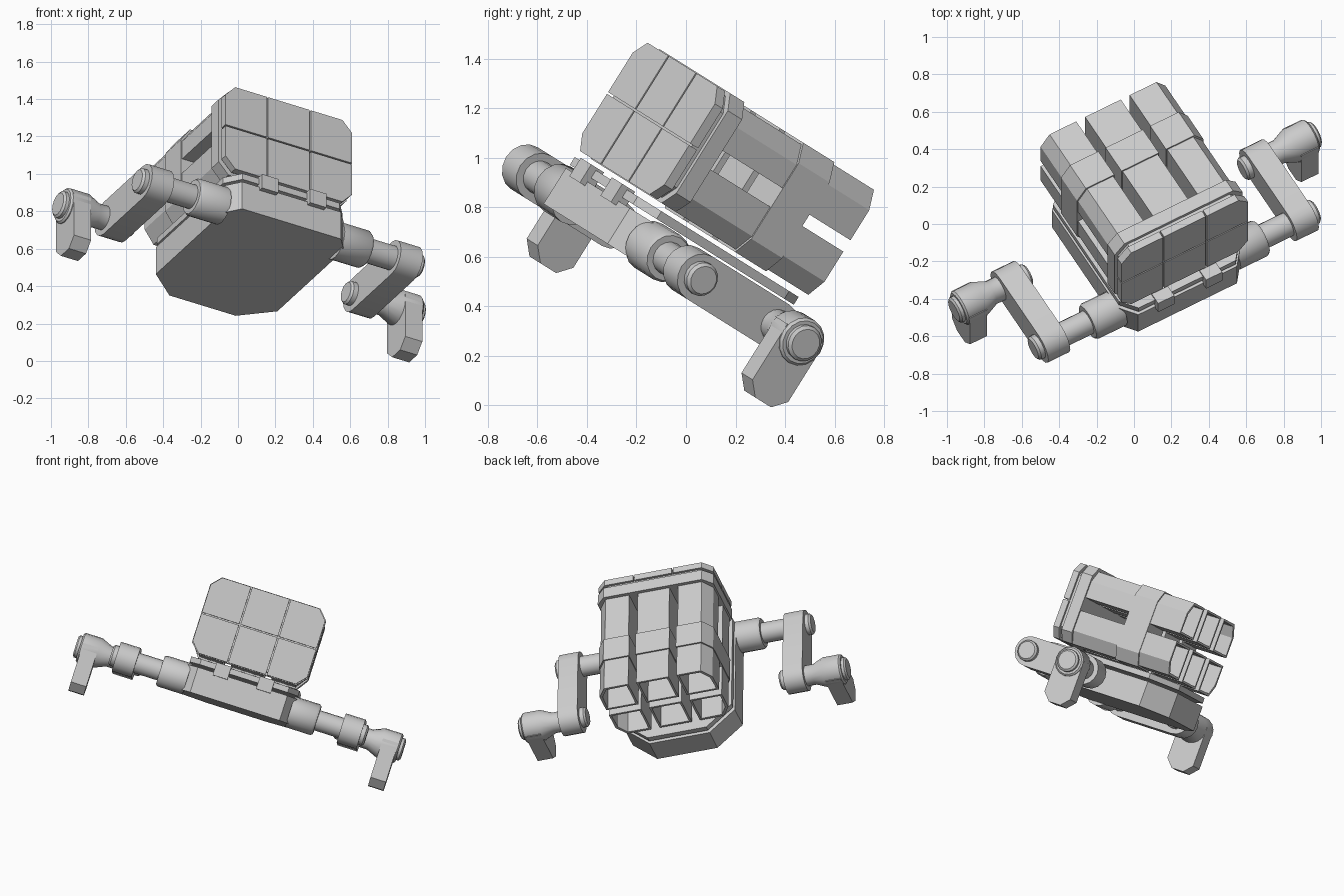
import bpy, bmesh, math
from mathutils import Matrix, Vector

old = bpy.data.objects.get("Cube")
if old:
    bpy.data.objects.remove(old, do_unlink=True)

grey = bpy.data.materials.new("light grey")
grey.use_nodes = True
COL = (0.6, 0.6, 0.6, 1)
grey.diffuse_color = COL
grey.node_tree.nodes["Principled BSDF"].inputs["Base Color"].default_value = COL

# Tilted frame shared by every part: across, back, up
t, w = math.radians(-32), math.radians(30)
FRAME = Matrix.Rotation(t, 4, 'X') @ Matrix.Rotation(w, 4, 'Z') @ Matrix.Translation((-0.135, 0, 0))


def finish(name, bm, smooth=False):
    bmesh.ops.recalc_face_normals(bm, faces=bm.faces)
    me = bpy.data.meshes.new(name)
    bm.to_mesh(me)
    bm.free()
    me.materials.append(grey)
    ob = bpy.data.objects.new(name, me)
    bpy.context.scene.collection.objects.link(ob)
    ob.matrix_world = FRAME
    if smooth:
        bpy.ops.object.select_all(action='DESELECT')
        ob.select_set(True)
        bpy.context.view_layer.objects.active = ob
        bpy.ops.object.shade_smooth_by_angle(angle=math.radians(35))
    return ob


def prism(bm, pts, axis, lo, hi):
    """Extrude a 2D outline along an axis; returns the far cap face."""
    def place(p, h):
        v = list(p)
        v.insert(axis, h)
        return bm.verts.new(v)
    a = [place(p, lo) for p in pts]
    b = [place(p, hi) for p in pts]
    bm.faces.new(a)
    cap = bm.faces.new(b)
    n = len(pts)
    for i in range(n):
        bm.faces.new((a[i], a[(i + 1) % n], b[(i + 1) % n], b[i]))
    return cap


def cut_rect(x0, x1, z0, z1, cuts):
    """Rectangle whose corners (bl, br, tr, tl) are cut by (dx, dz)."""
    out = []
    corners = [(x0, z0, 1, 1), (x1, z0, -1, 1), (x1, z1, -1, -1), (x0, z1, 1, -1)]
    for i, (x, z, sx, sz) in enumerate(corners):
        if not cuts[i]:
            out.append((x, z))
            continue
        dx, dz = cuts[i]
        p, q = (x, z + sz * dz), (x + sx * dx, z)
        out += [p, q] if i % 2 == 0 else [q, p]
    return out


def block(name, pts, axis, lo, hi):
    bm = bmesh.new()
    prism(bm, pts, axis, lo, hi)
    return finish(name, bm)


def lathe(name, profile, y, z, s, segs=16):
    """Turned part along the across axis, mirrored by s."""
    bm = bmesh.new()
    rings = []
    for x, r in profile:
        rings.append([bm.verts.new((s * x, y + r * math.cos(k * math.tau / segs),
                                    z + r * math.sin(k * math.tau / segs))) for k in range(segs)])
    for a, b in zip(rings, rings[1:]):
        for k in range(segs):
            j = (k + 1) % segs
            bm.faces.new((a[k], a[j], b[j], b[k]))
    bm.faces.new(rings[0])
    bm.faces.new(rings[-1])
    return finish(name, bm, True)


# Base housing and the thin deck above it
def base_outline(g):
    f, r = (0.07, 0.09), (0.17, 0.15)
    return cut_rect(-0.375 + g, 0.375 - g, -0.807 + g, 0.145 - g, (f, f, r, r))


block("base_housing", base_outline(0), 2, 0.385, 0.555)
block("deck_plate", base_outline(0.005), 2, 0.575, 0.612)
for s in (-1, 1):
    block("hinge_block", cut_rect(s * 0.148 - 0.05, s * 0.148 + 0.05, -0.835, -0.765, (0, 0, 0, 0)),
          2, 0.535, 0.622)

# Front frame, recessed backing and the six tiles
Z0, Z1, C = 0.64, 1.163, (0.06, 0.065)
block("front_frame", cut_rect(-0.395, 0.395, Z0, Z1, (C,) * 4), 1, -0.712, -0.634)
block("tile_backing", cut_rect(-0.375, 0.375, Z0 + 0.02, Z1 - 0.02, (C,) * 4), 1, -0.755, -0.70)
tw, th, gap = 0.79 / 3, (Z1 - Z0) / 2, 0.004
for i in range(3):
    for j in range(2):
        cuts = [C if (i, j) == c else 0 for c in ((0, 0), (2, 0), (2, 1), (0, 1))]
        x, z = -0.395 + i * tw, Z0 + j * th
        block("front_tile", cut_rect(x + gap, x + tw - gap, z + gap, z + th - gap, cuts),
              1, -0.778, -0.735)

# Three columns of stacked pods joined by a middle collar
P = (0.055, 0.08)
for i in (-1, 0, 1):
    x = i * 0.275
    bl, br = (P if i < 0 else 0), (P if i > 0 else 0)
    block("pod_collar", cut_rect(x - 0.115, x + 0.115, 0.63, 1.15, (bl, br, br, bl)), 1, -0.30, -0.13)
    rows = [("upper", 0.917, 1.14, 0.95, 1.14, (0, 0, br, bl)),
            ("lower", 0.64, 0.863, 0.64, 0.86, (bl, br, 0, 0))]
    for row, z0, z1, f0, f1, cuts in rows:
        block(row + "_pod_body", cut_rect(x - 0.108, x + 0.108, f0, f1, cuts), 1, -0.65, -0.28)
        # hollow open rear
        bm = bmesh.new()
        cap = prism(bm, cut_rect(x - 0.11, x + 0.11, z0, z1, cuts), 1, -0.15, 0.098)
        bmesh.ops.recalc_face_normals(bm, faces=bm.faces)
        bmesh.ops.inset_region(bm, faces=[cap], thickness=0.02)
        ext = bmesh.ops.extrude_face_region(bm, geom=[cap])
        bmesh.ops.translate(bm, vec=Vector((0, -0.16, 0)),
                            verts=[v for v in ext["geom"] if isinstance(v, bmesh.types.BMVert)])
        if cap.is_valid:
            bmesh.ops.delete(bm, geom=[cap], context='FACES_ONLY')
        finish(row + "_pod_nozzle", bm)

# Crank shafts, arms, knobs and feet on both sides
SY, KY, AZ = -0.665, -0.245, 0.466
for s, side in ((1, "left"), (-1, "right")):
    lathe(side + "_shaft", [(0.35, 0.105), (0.52, 0.105), (0.535, 0.095), (0.535, 0.068), (0.72, 0.068)],
          SY, AZ, s)
    lathe(side + "_shaft_cap", [(0.82, 0.07), (0.86, 0.07), (0.872, 0.058)], SY, AZ, s)
    # arm with rounded ends
    r, n = 0.1, 8
    arm = [(KY + r * math.cos(-math.pi / 2 + k * math.pi / n), AZ + r * math.sin(-math.pi / 2 + k * math.pi / n))
           for k in range(n + 1)]
    arm += [(SY + r * math.cos(math.pi / 2 + k * math.pi / n), AZ + r * math.sin(math.pi / 2 + k * math.pi / n))
            for k in range(n + 1)]
    bm = bmesh.new()
    prism(bm, arm, 0, *sorted((s * 0.70, s * 0.835)))
    finish(side + "_arm", bm, True)
    lathe(side + "_arm_cap", [(0.66, 0.055), (0.672, 0.066), (0.71, 0.066)], KY, AZ, s)
    lathe(side + "_knob", [(0.82, 0.068), (0.89, 0.068), (0.965, 0.1), (1.08, 0.1), (1.09, 0.09),
                           (1.09, 0.075), (1.108, 0.075), (1.118, 0.062)], KY, AZ, s)
    # foot hanging from the knob
    foot = cut_rect(KY - 0.098, KY + 0.098, 0.175, AZ + 0.03, ((0.055, 0.055), (0.055, 0.055), 0, 0))
    block(side + "_foot", foot, 0, *sorted((s * 0.97, s * 1.075)))
